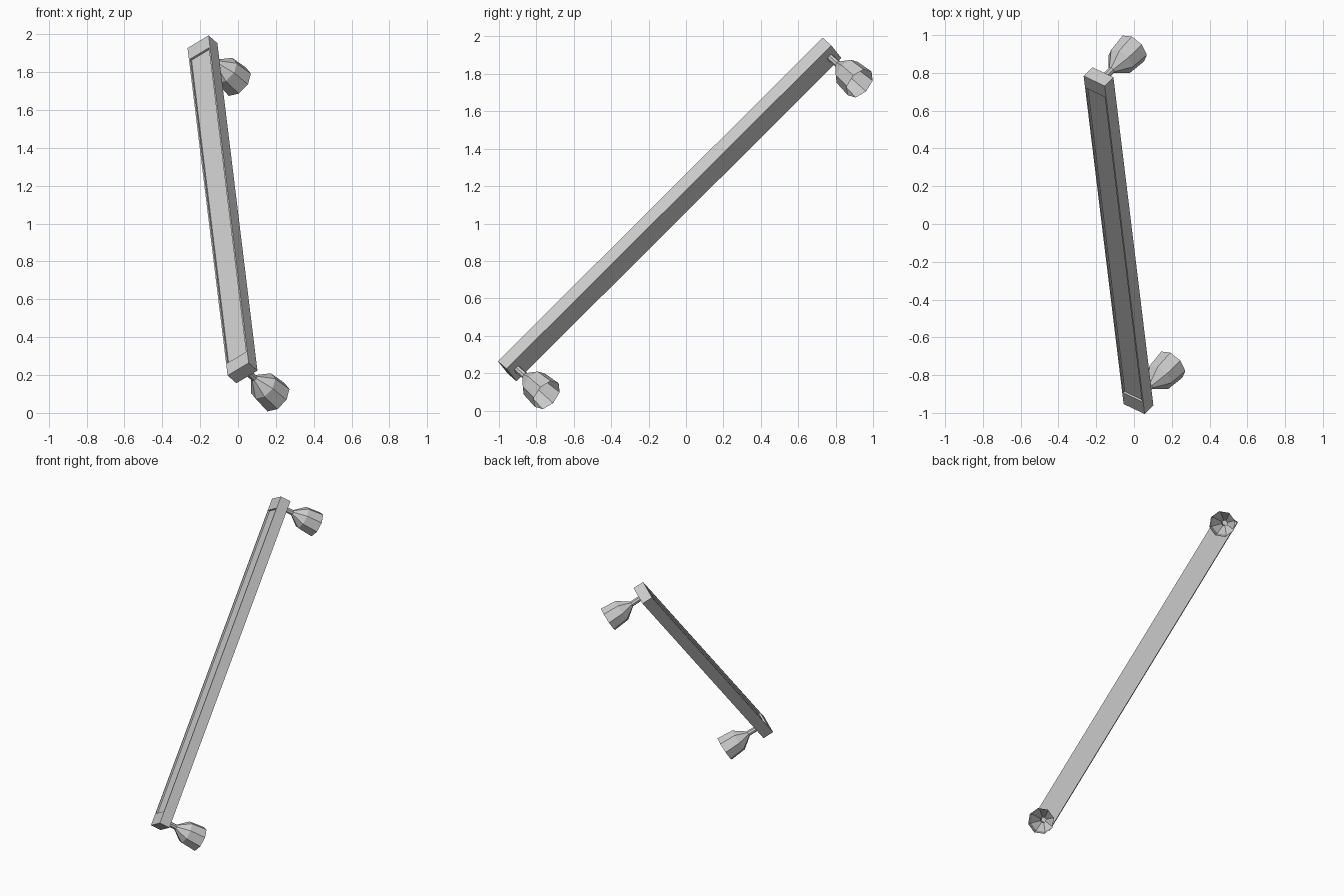
import bpy, bmesh, math
from mathutils import Matrix, Vector

cube = bpy.data.objects.get("Cube")
if cube:
    bpy.data.objects.remove(cube, do_unlink=True)

# One plain grey material
grey = bpy.data.materials.new("plain_grey")
grey.use_nodes = True
colour = (0.6, 0.6, 0.6, 1)
grey.diffuse_color = colour
grey.node_tree.nodes["Principled BSDF"].inputs["Base Color"].default_value = colour

# Tilted frame: x across the bar, y along it, z out of its front face
along = Vector((-0.086, 0.706, 0.703)).normalized()
front = Vector((-0.6, -0.6, 0.529))
front = (front - along * front.dot(along)).normalized()
across = along.cross(front)
frame = Matrix((across, along, front)).transposed().to_4x4()
frame.translation = (-0.082, -0.088, 1.075)

WIDTH, LENGTH, DEPTH = 0.14, 2.46, 0.077
CAP, RIM, RECESS = 0.088, 0.012, 0.012
KNOB_Y = 1.185


def add_part(name, bm):
    mesh = bpy.data.meshes.new(name)
    bm.to_mesh(mesh)
    bm.free()
    mesh.materials.append(grey)
    obj = bpy.data.objects.new(name, mesh)
    obj.matrix_world = frame
    bpy.context.collection.objects.link(obj)
    return obj


# Bar with a shallow recessed panel between its end caps
bm = bmesh.new()
bmesh.ops.create_cube(bm, size=1, matrix=Matrix.Diagonal((WIDTH, LENGTH, DEPTH, 1)))
bm.normal_update()
face = max(bm.faces, key=lambda f: f.normal.z)
bmesh.ops.inset_region(bm, faces=[face], thickness=RIM)
for v in face.verts:
    v.co.y = math.copysign(LENGTH / 2 - CAP, v.co.y)
panel = bmesh.ops.extrude_discrete_faces(bm, faces=[face])["faces"][0]
for v in panel.verts:
    v.co.z -= RECESS
add_part("bar", bm)


# Open flared foot: thin stem widening into an eight-sided cup
def add_foot(name, y):
    profile = [(0.019, 0), (0.019, 0.07), (0.08, 0.15), (0.09, 0.262)]
    sides = 8
    bm = bmesh.new()
    rings = []
    for radius, drop in profile:
        ring = []
        for i in range(sides):
            a = math.tau * i / sides
            ring.append(bm.verts.new((radius * math.cos(a), y + radius * math.sin(a),
                                      -DEPTH / 2 - drop)))
        rings.append(ring)
    for top, low in zip(rings, rings[1:]):
        for i in range(sides):
            j = (i + 1) % sides
            bm.faces.new((top[i], low[i], low[j], top[j]))
    add_part(name, bm)


add_foot("upper_foot", KNOB_Y)
add_foot("lower_foot", -KNOB_Y)
